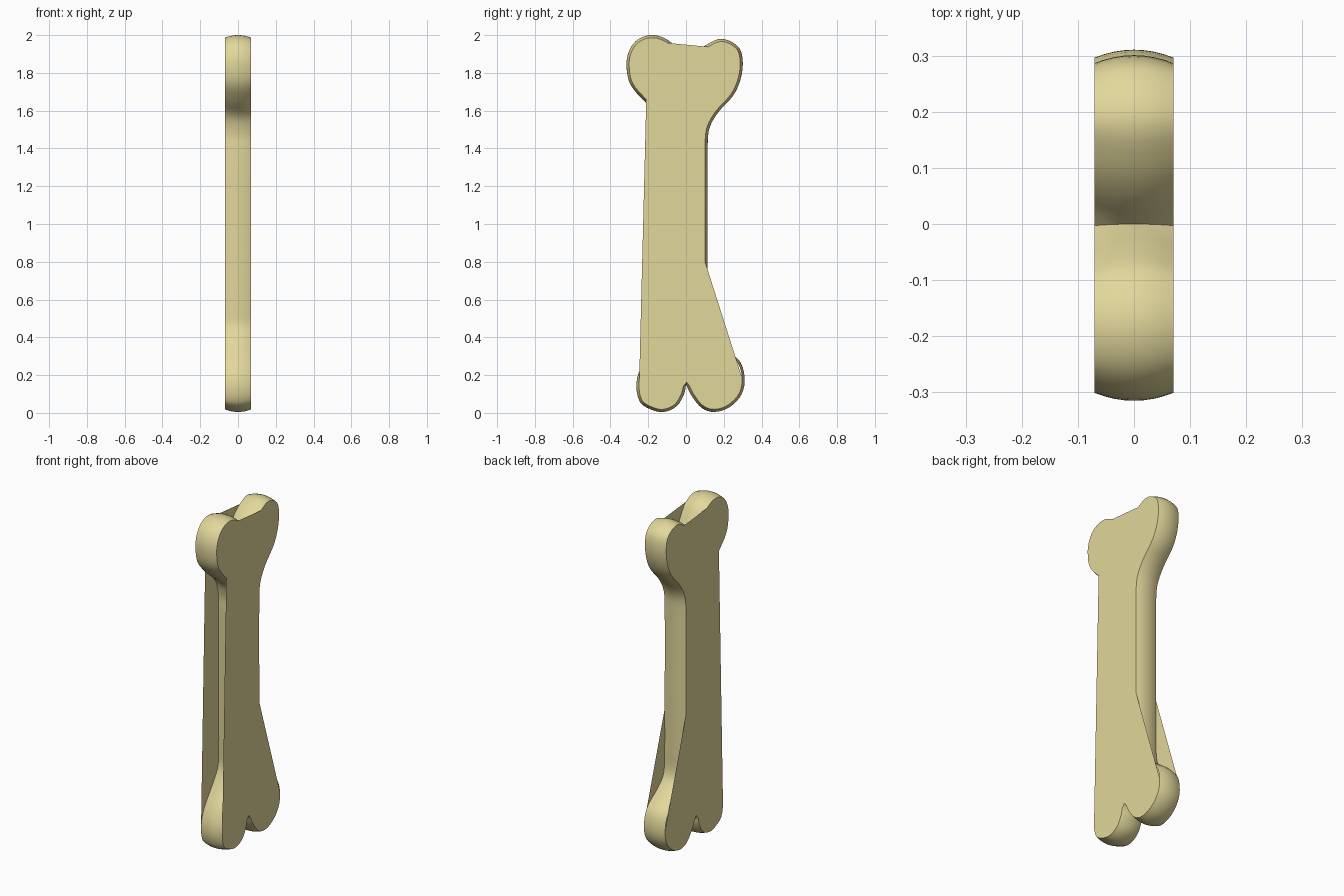
import bpy, bmesh
from mathutils import Vector

if "Cube" in bpy.data.objects:
    bpy.data.objects.remove(bpy.data.objects["Cube"])

# Bone outline in (y, z), counter-clockwise seen from +x (repeated points make sharp notches)
P = [(0.0, 0.15), (0.0, 0.15), (0.03, 0.09), (0.085, 0.025), (0.15, 0.005), (0.23, 0.03),
     (0.295, 0.10), (0.31, 0.19), (0.28, 0.28), (0.18, 0.36), (0.125, 0.42), (0.115, 0.55), (0.115, 0.8),
     (0.115, 1.42), (0.125, 1.51), (0.17, 1.59), (0.25, 1.68), (0.29, 1.77), (0.30, 1.87),
     (0.275, 1.94), (0.19, 1.98), (0.11, 1.95), (0.05, 1.90), (0.0, 1.83), (0.0, 1.83),
     (-0.05, 1.92), (-0.09, 1.97), (-0.17, 2.0), (-0.25, 1.98), (-0.30, 1.92), (-0.315, 1.84),
     (-0.295, 1.74), (-0.22, 1.65), (-0.13, 1.57), (-0.10, 1.48), (-0.10, 1.40), (-0.10, 0.55),
     (-0.105, 0.45), (-0.16, 0.36), (-0.23, 0.26), (-0.262, 0.16), (-0.245, 0.06),
     (-0.19, 0.02), (-0.12, 0.005), (-0.05, 0.035), (-0.01, 0.10)]
SUB = 4
N = len(P)


def smooth_outline():
    """Smooth curve through the control points, tangents scaled to each segment."""
    out, first = [], {}
    for i in range(N):
        a, b, c, d = (Vector(P[(i + k) % N]) for k in (-1, 0, 1, 2))
        first[i] = len(out)
        size = (c - b).length
        if size < 1e-6:
            continue
        m0, m1 = (c - a).normalized() * size, (d - b).normalized() * size
        for s in range(SUB):
            t = s / SUB
            out.append(b * (2 * t**3 - 3 * t**2 + 1) + m0 * (t**3 - 2 * t**2 + t)
                       + c * (3 * t**2 - 2 * t**3) + m1 * (t**3 - t**2))
    return out, first


pts, first = smooth_outline()
M = len(pts)


def inset(i, dist):
    t = pts[(i + 1) % M] - pts[i - 1]
    t.normalize()
    return pts[i] + Vector((-t.y, t.x)) * dist


# Gently crowned rim wall
bm = bmesh.new()
rings = []
for k in range(-4, 5):
    x = 0.07 * k / 4
    d = 0.014 * (k / 4) ** 2
    ring = []
    for i in range(M):
        q = inset(i, d)
        ring.append(bm.verts.new((x, q.x, q.y)))
    rings.append(ring)
for r0, r1 in zip(rings, rings[1:]):
    for i in range(M):
        j = (i + 1) % M
        bm.faces.new((r0[i], r0[j], r1[j], r1[i]))


# Flat side plates, which bridge some of the hollows in the outline
def plate(ring, skips, flip):
    keep = [v for i, v in enumerate(ring)
            if not any(first[a] < i < first[b] for a, b in skips)]
    face = bm.faces.new(keep[::-1] if flip else keep)
    face.normal_update()
    bmesh.ops.triangulate(bm, faces=[face])


hollows = [(7, 12), (21, 26), (32, 40)]
plate(rings[0], hollows, True)
plate(rings[-1], hollows, False)

mesh = bpy.data.meshes.new("bone")
bm.normal_update()
bm.to_mesh(mesh)
bm.free()
bone = bpy.data.objects.new("bone", mesh)
bpy.context.collection.objects.link(bone)

mat = bpy.data.materials.new("bone_ivory")
mat.diffuse_color = (0.76, 0.68, 0.33, 1)
mat.use_nodes = True
mat.node_tree.nodes["Principled BSDF"].inputs["Base Color"].default_value = mat.diffuse_color
mesh.materials.append(mat)

bpy.context.view_layer.objects.active = bone
bone.select_set(True)
bpy.ops.object.shade_smooth_by_angle(angle=0.7)
